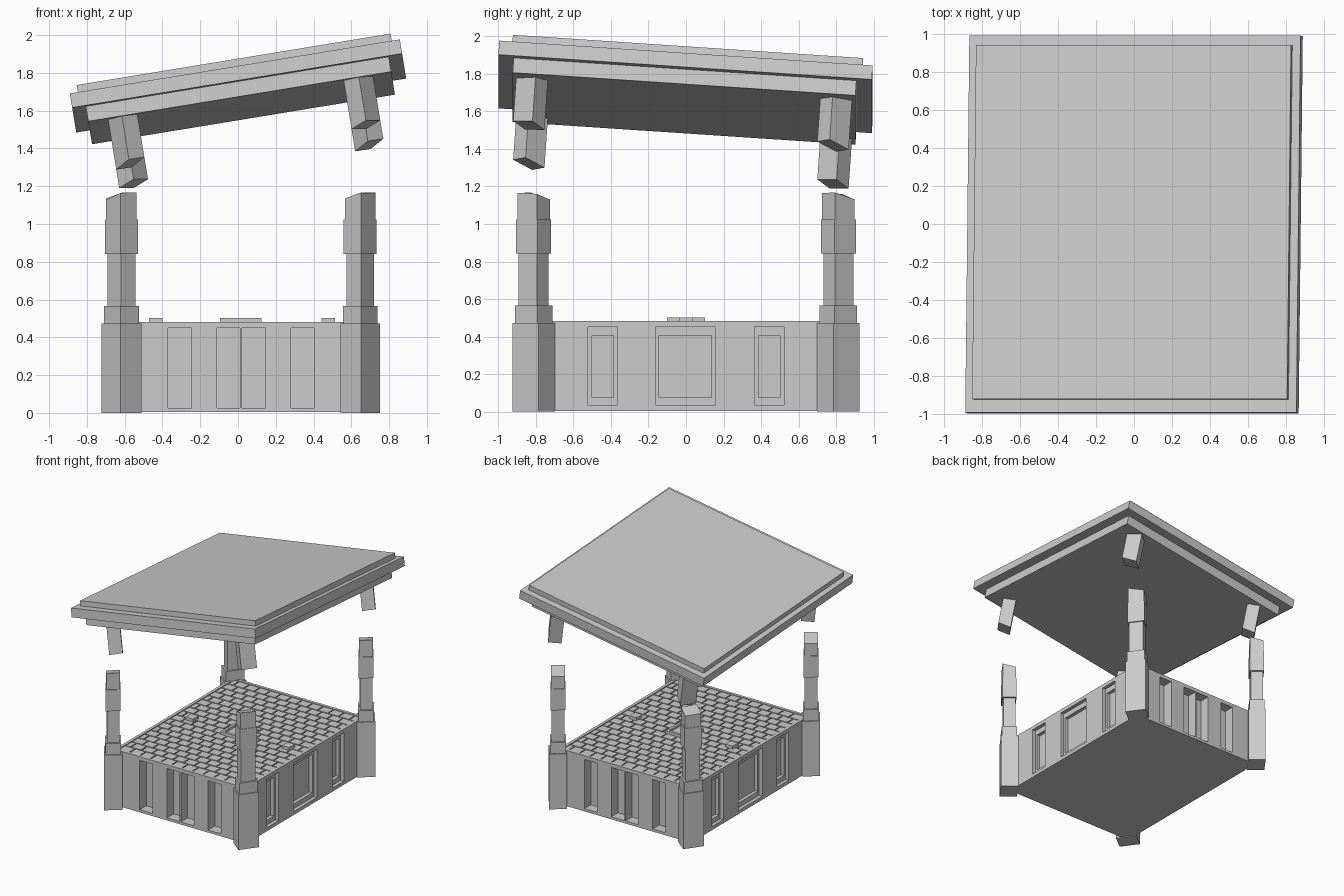
import bpy, bmesh, math
from mathutils import Matrix, Vector

if "Cube" in bpy.data.objects:
    bpy.data.objects.remove(bpy.data.objects["Cube"])

CX = 0.015                      # base sits slightly off the roof centre
HX, HY = 0.625, 0.805           # half size of the base walls
PX, PY = 0.632, 0.812           # post offsets from the base centre
ROOF = (Matrix.Translation((-0.006, 0, 1.768))
        @ Matrix.Rotation(math.radians(-9.3), 4, 'Y')
        @ Matrix.Rotation(math.radians(-3.85), 4, 'X'))


def finish(bm, name, matrix=None):
    bmesh.ops.recalc_face_normals(bm, faces=bm.faces[:])
    if matrix:
        bm.transform(matrix)
    mesh = bpy.data.meshes.new(name)
    bm.to_mesh(mesh)
    bm.free()
    ob = bpy.data.objects.new(name, mesh)
    bpy.context.collection.objects.link(ob)
    return ob


def add_box(bm, x0, x1, y0, y1, z0, z1):
    m = (Matrix.Translation(((x0 + x1) / 2, (y0 + y1) / 2, (z0 + z1) / 2))
         @ Matrix.Diagonal((x1 - x0, y1 - y0, z1 - z0, 1)))
    bmesh.ops.create_cube(bm, size=1, matrix=m)


def boxes(name, items, matrix=None):
    bm = bmesh.new()
    for b in items:
        add_box(bm, *b)
    return finish(bm, name, matrix)


def slope(p):
    # slanted break between posts and stubs
    return 0.2 * p[0] - 0.2 * p[1]


def add_prism(bm, c, sx, sy, s, z0, z1, cut0=False, cut1=False):
    sec = [(0.005, -0.113), (0.105, 0.025), (-0.005, 0.113), (-0.105, -0.025)]
    pts = [(p[0] * s * sx, -p[1] * s * sy) for p in sec]
    lo = [bm.verts.new((c[0] + p[0], c[1] + p[1], z0 + (slope(p) if cut0 else 0))) for p in pts]
    hi = [bm.verts.new((c[0] + p[0], c[1] + p[1], z1 + (slope(p) if cut1 else 0))) for p in pts]
    bm.faces.new(lo)
    bm.faces.new(hi)
    for i in range(4):
        j = (i + 1) % 4
        bm.faces.new((lo[i], lo[j], hi[j], hi[i]))


def carve(ob, items):
    cutter = boxes("cutter", items)
    cutter.hide_render = True
    mod = ob.modifiers.new("carve", 'BOOLEAN')
    mod.operation = 'DIFFERENCE'
    mod.solver = 'EXACT'
    mod.object = cutter
    bpy.context.view_layer.objects.active = ob
    bpy.ops.object.modifier_apply(modifier=mod.name)
    bpy.data.objects.remove(cutter)


# base block with recessed panels on all four walls
base = boxes("base", [(CX - HX, CX + HX, -HY, HY, 0.005, 0.468)])
shallow, deep = [], []
for x0, x1 in ((-0.37, -0.247), (-0.11, 0.01), (0.022, 0.145), (0.28, 0.402)):
    for s in (-1, 1):
        ya, yb = sorted((s * (HY - 0.09), s * (HY + 0.1)))
        shallow.append((x0, x1, ya, yb, 0.027, 0.45))
for yc, w in ((-0.443, 0.078), (-0.003, 0.16), (0.443, 0.078)):
    for s in (-1, 1):
        for lst, d, m, z0, z1 in ((shallow, 0.03, 0, 0.035, 0.45),
                                  (deep, 0.06, 0.02, 0.075, 0.405)):
            xa, xb = sorted((CX + s * (HX - d), CX + s * (HX + 0.1)))
            lst.append((xa, xb, yc - w + m, yc + w - m, z0, z1))
carve(base, shallow)
carve(base, deep)

# rim around the floor
r = 0.025
boxes("floor_rim", [
    (CX - HX, CX + HX, s * (HY - r / 2) - r / 2, s * (HY - r / 2) + r / 2, 0.46, 0.482)
    for s in (-1, 1)] + [
    (CX + s * (HX - r / 2) - r / 2, CX + s * (HX - r / 2) + r / 2, -HY + r, HY - r, 0.46, 0.482)
    for s in (-1, 1)])

# staggered floor tiles
rows, cols, gap = 18, 12, 0.005
fx0, fx1, fy0 = CX - HX + r, CX + HX - r, -HY + r
th, tw = 2 * (HY - r) / rows, (fx1 - fx0) / cols
tiles = []
for i in range(rows):
    off = (i % 2) * 0.5
    for j in range(cols + (i % 2)):
        a = max(fx0, fx0 + (j - off) * tw) + gap
        b = min(fx1, fx0 + (j + 1 - off) * tw) - gap
        tiles.append((a, b, fy0 + i * th + gap, fy0 + (i + 1) * th - gap, 0.46, 0.478))
boxes("floor_tiles", tiles)

# raised square frame in the middle and two small floor blocks
f = 0.022
boxes("centre_frame", [
    (CX - 0.11, CX + 0.11, -0.10, -0.10 + f, 0.465, 0.503),
    (CX - 0.11, CX + 0.11, 0.10 - f, 0.10, 0.465, 0.503),
    (CX - 0.11, CX - 0.11 + f, -0.10 + f, 0.10 - f, 0.465, 0.503),
    (CX + 0.11 - f, CX + 0.11, -0.10 + f, 0.10 - f, 0.465, 0.503),
    (CX - 0.09, CX + 0.09, -0.08, 0.08, 0.465, 0.483)])
for side, x in (("left", -0.435), ("right", 0.478)):
    boxes("floor_block_" + side, [(x - 0.035, x + 0.035, -0.038, 0.038, 0.465, 0.503)])

# broken corner posts and the matching stubs under the roof
tiers = ((0, 0.472, 1.0), (0.472, 0.567, 0.88), (0.567, 0.842, 0.70),
         (0.842, 1.025, 0.83))
for sx, side in ((-1, "left"), (1, "right")):
    for sy, end in ((1, "front"), (-1, "back")):
        bm = bmesh.new()
        c = (CX + sx * PX, -sy * PY)
        for z0, z1, s in tiers:
            add_prism(bm, c, sx, -sy, s, z0, z1)
        add_prism(bm, c, sx, -sy, 0.77, 1.025, 1.148, cut1=True)
        finish(bm, f"post_{end}_{side}")
        bm = bmesh.new()
        add_prism(bm, (0.003 + sx * PX, -sy * PY), sx, -sy, 0.75, -0.405, -0.15, cut0=True)
        finish(bm, f"roof_stub_{end}_{side}", ROOF)

# tilted roof in three slabs
for name, hx, hy, z0, z1, dx, dy in (("roof_lower_slab", 0.8125, 0.915, -0.156, -0.076, 0, 0),
                                     ("roof_main_slab", 0.885, 0.997, -0.076, 0, 0, 0),
                                     ("roof_top_slab", 0.842, 0.935, 0, 0.043, 0, 0.008)):
    boxes(name, [(dx - hx, dx + hx, dy - hy, dy + hy, z0, z1)], ROOF)
